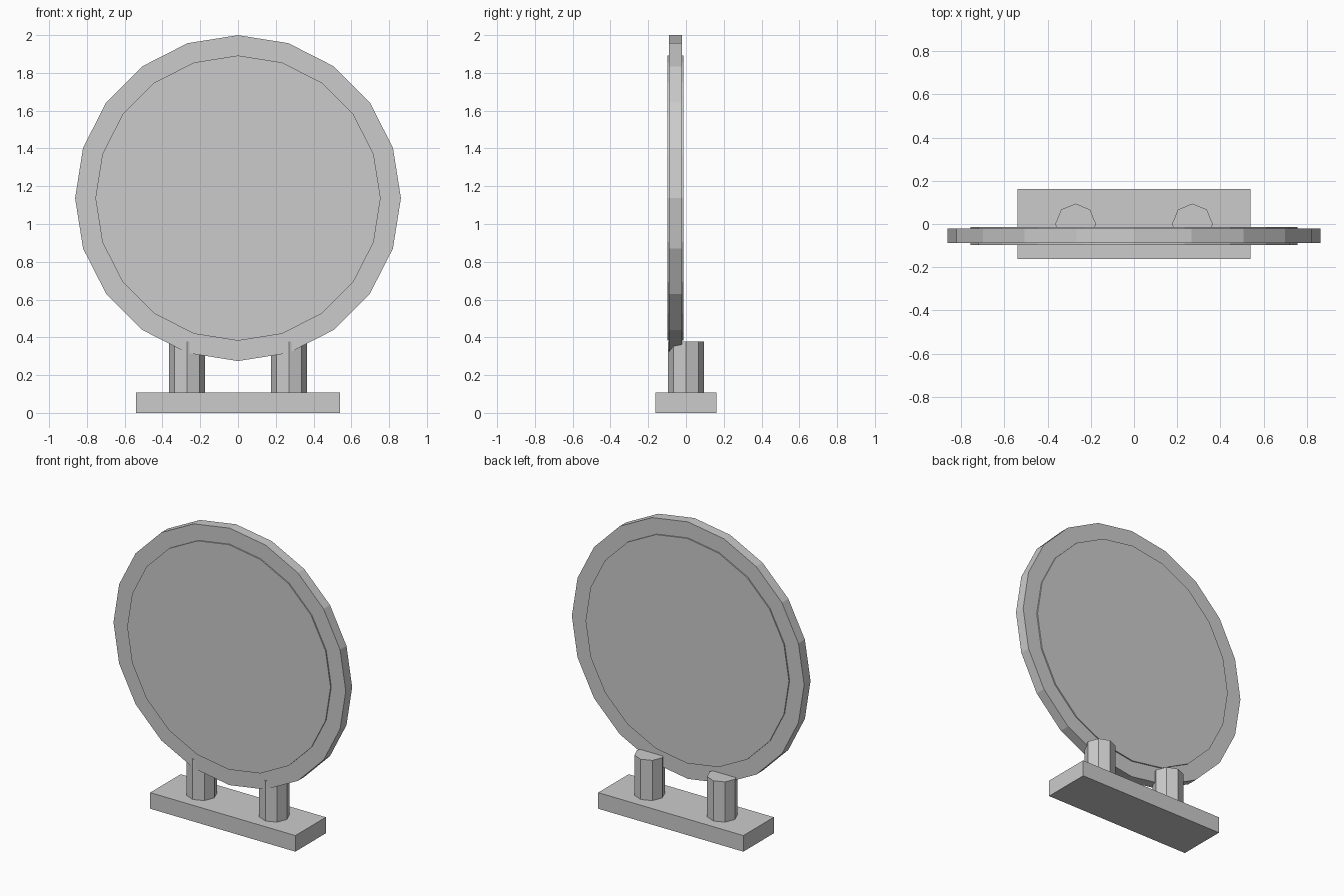
import bpy
from math import pi

if "Cube" in bpy.data.objects:
    bpy.data.objects.remove(bpy.data.objects["Cube"])


def cylinder(name, sides, radius, depth, location, rotation=(0, 0, 0)):
    bpy.ops.mesh.primitive_cylinder_add(vertices=sides, radius=radius, depth=depth,
                                        location=location, rotation=rotation)
    bpy.context.object.name = name
    return bpy.context.object


# Base plate
bpy.ops.mesh.primitive_cube_add(size=1, location=(0, 0, 0.054))
base = bpy.context.object
base.name = "base_plate"
base.scale = (1.078, 0.323, 0.108)

# Two octagonal support posts
for side, x in (("left", -0.27), ("right", 0.27)):
    cylinder(f"{side}_post", 8, 0.0943, 0.27, (x, 0, 0.243))

# Upright 20-sided disc: outer rim and slightly thicker face panel
CENTER = (0, -0.055, 1.137)
cylinder("disc_rim", 20, 0.8625, 0.068, CENTER, (pi / 2, 0, 0))
cylinder("disc_face", 20, 0.755, 0.084, CENTER, (pi / 2, 0, 0))
